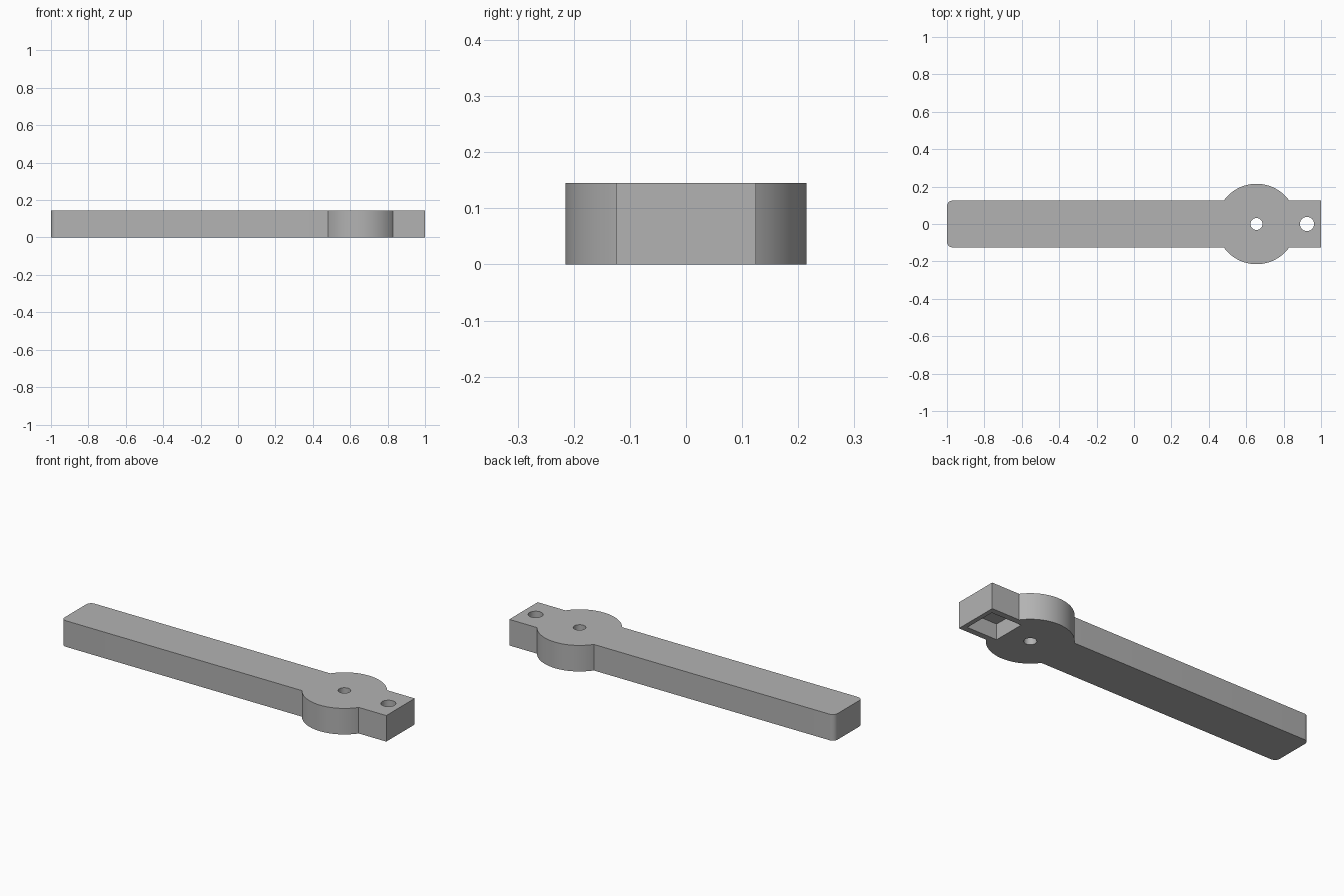
import bpy
import bmesh
from math import sin, cos, asin, pi

cube = bpy.data.objects.get("Cube")
if cube:
    bpy.data.objects.remove(cube, do_unlink=True)

HEIGHT = 0.145
HALF_WIDTH = 0.125
HUB_X, HUB_R = 0.655, 0.215
CORNER = 0.03

grey = bpy.data.materials.new("plain grey")
grey.use_nodes = True
grey.diffuse_color = (0.45, 0.45, 0.45, 1)
grey.node_tree.nodes["Principled BSDF"].inputs["Base Color"].default_value = grey.diffuse_color


def arc(cx, cy, radius, start, end, steps):
    angles = [start + (end - start) * i / steps for i in range(steps + 1)]
    return [(cx + radius * cos(a), cy + radius * sin(a)) for a in angles]


def prism(name, outline, bottom, top):
    """Extrude a counter-clockwise outline from bottom to top."""
    bm = bmesh.new()
    face = bm.faces.new([bm.verts.new((x, y, bottom)) for x, y in outline])
    moved = bmesh.ops.extrude_face_region(bm, geom=[face])["geom"]
    verts = [v for v in moved if isinstance(v, bmesh.types.BMVert)]
    bmesh.ops.translate(bm, verts=verts, vec=(0, 0, top - bottom))
    bmesh.ops.recalc_face_normals(bm, faces=bm.faces)
    mesh = bpy.data.meshes.new(name)
    bm.to_mesh(mesh)
    bm.free()
    mesh.materials.append(grey)
    obj = bpy.data.objects.new(name, mesh)
    bpy.context.collection.objects.link(obj)
    return obj


# Lever outline: lower half from the rounded end to the square end, then mirrored
meet = asin(HALF_WIDTH / HUB_R)
lower = arc(-1 + CORNER, -HALF_WIDTH + CORNER, CORNER, pi, 1.5 * pi, 8)
lower += arc(HUB_X, 0, HUB_R, pi + meet, 2 * pi - meet, 40)
lower.append((1, -HALF_WIDTH))
upper = [(x, -y) for x, y in reversed(lower)]
lever = prism("lever_arm", lower + upper, 0, HEIGHT)

# Pivot hole, end hole and the rectangular pocket under the square end
cutters = [
    prism("pivot_hole", arc(HUB_X, 0, 0.032, 0, 2 * pi, 40)[:-1], -0.1, 0.3),
    prism("end_hole", arc(0.925, 0, 0.038, 0, 2 * pi, 40)[:-1], -0.1, 0.3),
    prism("end_pocket", [(0.79, -0.092), (0.975, -0.092), (0.975, 0.092), (0.79, 0.092)], -0.1, 0.087),
]
bpy.ops.object.select_all(action="DESELECT")
lever.select_set(True)
bpy.context.view_layer.objects.active = lever
for cutter in cutters:
    cutter.hide_render = True
    mod = lever.modifiers.new(cutter.name, "BOOLEAN")
    mod.operation = "DIFFERENCE"
    mod.solver = "EXACT"
    mod.object = cutter
    bpy.ops.object.modifier_apply(modifier=mod.name)
    bpy.data.objects.remove(cutter, do_unlink=True)

bpy.ops.object.shade_smooth_by_angle()
